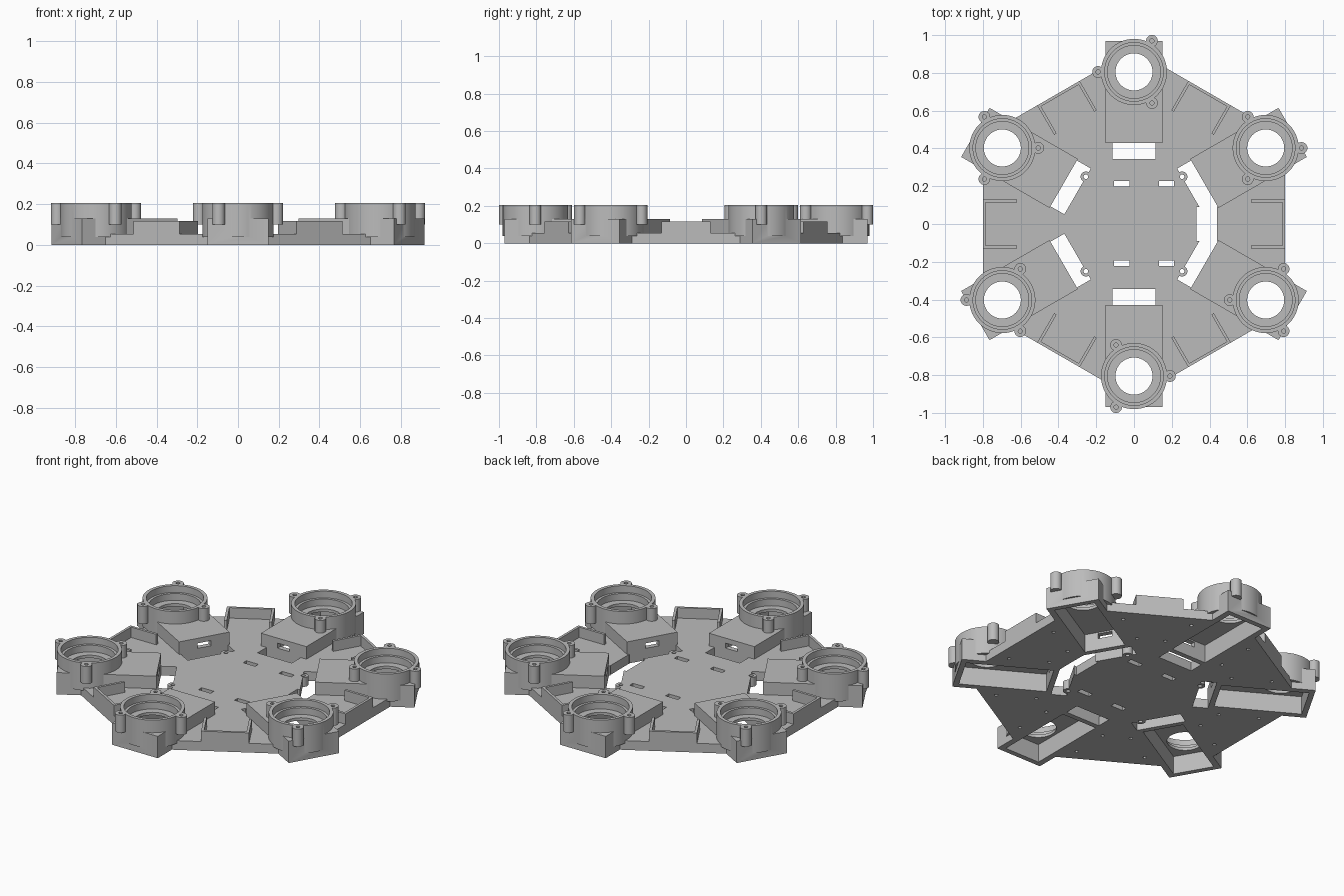
import bpy, bmesh, math
from mathutils import Matrix, Vector

cube = bpy.data.objects.get("Cube")
if cube:
    bpy.data.objects.remove(cube, do_unlink=True)

grey = bpy.data.materials.new("plain grey")
grey.use_nodes = True
colour = (0.5, 0.5, 0.5, 1)
grey.diffuse_color = colour
grey.node_tree.nodes["Principled BSDF"].inputs["Base Color"].default_value = colour


def prism(bm, points, z0, z1, angle=0):
    """Extrude a flat outline between two heights, turned about the z axis."""
    turn = Matrix.Rotation(angle, 3, 'Z')
    low = [bm.verts.new(turn @ Vector((x, y, z0))) for x, y in points]
    high = [bm.verts.new(turn @ Vector((x, y, z1))) for x, y in points]
    bm.faces.new(low[::-1])
    bm.faces.new(high)
    n = len(points)
    for i in range(n):
        j = (i + 1) % n
        bm.faces.new((low[i], low[j], high[j], high[i]))


def block(bm, x0, x1, y0, y1, z0, z1, angle=0):
    prism(bm, [(x0, y0), (x1, y0), (x1, y1), (x0, y1)], z0, z1, angle)


def disc(bm, x, y, r, z0, z1, n=48, angle=0):
    ring = [math.tau * i / n for i in range(n)]
    prism(bm, [(x + r * math.cos(t), y + r * math.sin(t)) for t in ring], z0, z1, angle)


def make(name, bm):
    mesh = bpy.data.meshes.new(name)
    bm.to_mesh(mesh)
    bm.free()
    mesh.materials.append(grey)
    obj = bpy.data.objects.new(name, mesh)
    bpy.context.collection.objects.link(obj)
    return obj


def combine(obj, bm, operation):
    """Apply a boolean with the given shape, then discard the helper."""
    tool = make("helper", bm)
    tool.hide_render = True
    mod = obj.modifiers.new("bool", 'BOOLEAN')
    mod.operation, mod.solver, mod.use_self, mod.object = operation, 'EXACT', True, tool
    result = bpy.data.meshes.new_from_object(
        obj.evaluated_get(bpy.context.evaluated_depsgraph_get()))
    obj.modifiers.clear()
    obj.data = result
    bpy.data.objects.remove(tool, do_unlink=True)


def smooth(obj):
    bpy.ops.object.select_all(action='DESELECT')
    obj.select_set(True)
    bpy.context.view_layer.objects.active = obj
    bpy.ops.object.shade_smooth_by_angle(angle=math.radians(30))


PLATE, ROOF, TOP = 0.055, 0.13, 0.205
INNER, OUTER, HALF = 0.43, 0.97, 0.15
CUP = 0.805
arm_angles = [math.radians(30 + 60 * k) for k in range(6)]

# Hexagonal base plate
bm = bmesh.new()
corner = 0.8 / math.cos(math.pi / 6)
prism(bm, [(corner * math.cos(a), corner * math.sin(a)) for a in arm_angles], 0, PLATE)
plate = make("base_plate", bm)

# Openings in the plate: arm slots, cable windows, strap slots
bm = bmesh.new()
for k, a in enumerate(arm_angles):
    block(bm, INNER, 1.1, -HALF, HALF, -0.1, 0.2, a)
    w = 0.113 if k in (1, 4) else 0.14
    block(bm, 0.345, INNER + 0.01, -w, w, -0.1, 0.2, a)
    for side in (-1, 1):
        for r in (0.5, 0.72):
            disc(bm, r, side * 0.2, 0.01, -0.1, 0.03, 12, a)
block(bm, 0.33, 0.44, -0.09, 0.09, -0.1, 0.2)
for x in (-0.065, 0.172):
    for y in (-0.207, 0.213):
        block(bm, x - 0.04, x + 0.04, y - 0.015, y + 0.015, -0.1, 0.2)
combine(plate, bm, 'DIFFERENCE')

# Screw tabs at the window corners
tabs, holes = bmesh.new(), bmesh.new()
for x in (-0.255, 0.255):
    for y in (-0.25, 0.25):
        disc(tabs, x, y, 0.028, 0, PLATE, 24)
        disc(holes, x, y, 0.012, -0.1, 0.2, 16)
combine(plate, tabs, 'UNION')
combine(plate, holes, 'DIFFERENCE')
smooth(plate)

# Arm housing with round cup and three screw lugs
lugs = [(CUP + 0.19 * math.cos(t), 0.19 * math.sin(t))
        for t in (math.radians(-30 + 120 * i) for i in range(3))]
bm = bmesh.new()
block(bm, INNER, OUTER, -HALF, HALF, 0, ROOF)
arm = make("arm_1", bm)
bm = bmesh.new()
disc(bm, CUP, 0, 0.175, 0.04, TOP, 64)
for x, y in lugs:
    disc(bm, x, y, 0.031, 0.1, TOP, 24)
combine(arm, bm, 'UNION')

# Stepped bore, underside pocket, cable opening and screw holes
bm = bmesh.new()
block(bm, 0.46, 0.94, -0.115, 0.115, -0.1, 0.108)
block(bm, 0.4, 0.5, -0.04, 0.04, 0.07, 0.1)
for r, z in ((0.098, 0.05), (0.14, 0.125), (0.155, 0.165)):
    disc(bm, CUP, 0, r, z, 0.3, 64)
for x, y in lugs:
    disc(bm, x, y, 0.011, 0.12, 0.3, 12)
combine(arm, bm, 'DIFFERENCE')
smooth(arm)
for k, a in enumerate(arm_angles):
    piece = arm if k == 0 else arm.copy()
    if k:
        piece.name = f"arm_{k + 1}"
        bpy.context.collection.objects.link(piece)
    piece.rotation_euler.z = a

# U-shaped edge brackets, open towards the middle
for k in range(6):
    bm = bmesh.new()
    prism(bm, [(0.62, -0.13), (0.8, -0.13), (0.8, 0.13), (0.62, 0.13),
               (0.62, 0.115), (0.785, 0.115), (0.785, -0.115), (0.62, -0.115)],
          PLATE - 0.005, 0.117, math.radians(60 * k))
    make(f"edge_bracket_{k + 1}", bm)
